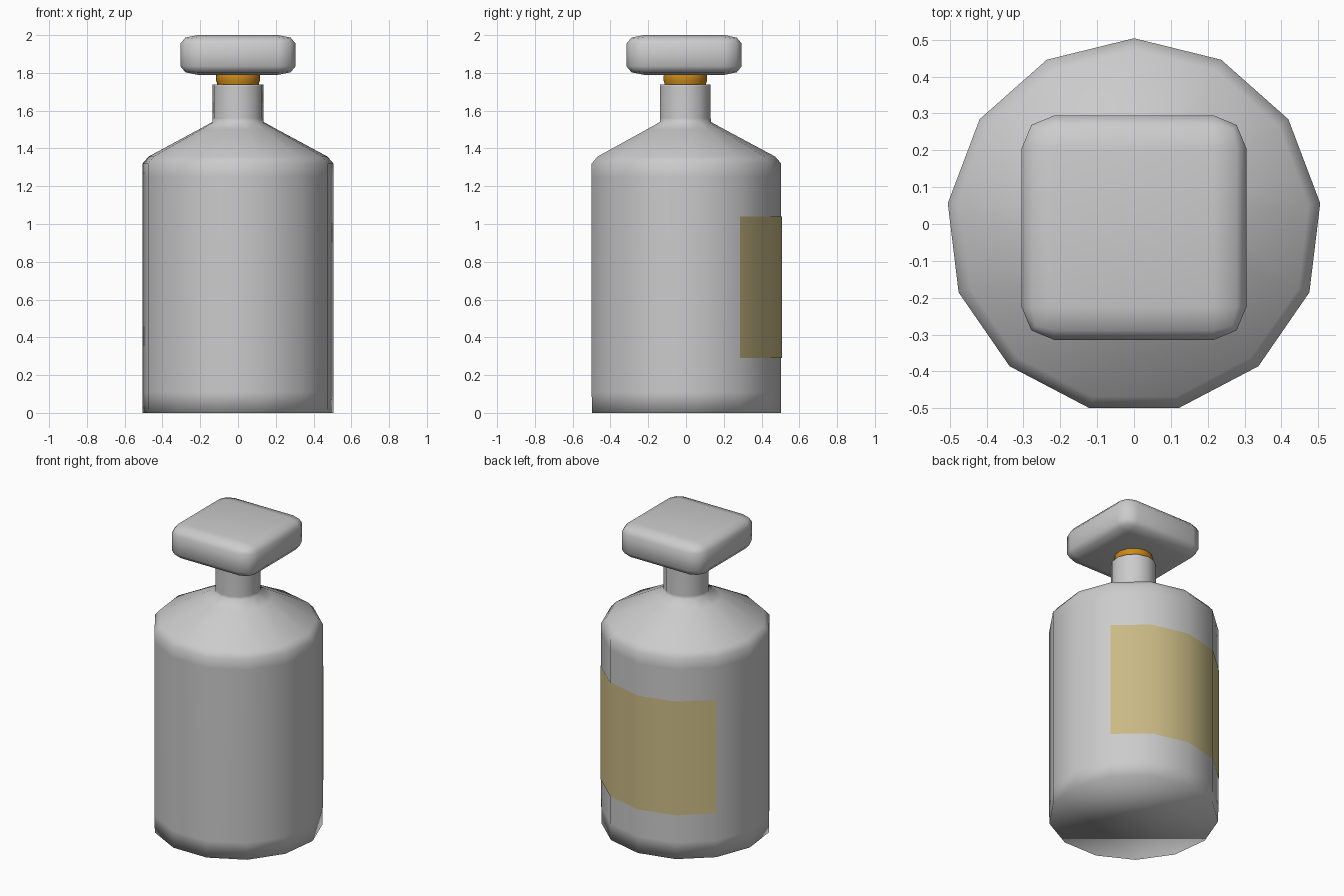
import bpy, bmesh, math

if "Cube" in bpy.data.objects:
    bpy.data.objects.remove(bpy.data.objects["Cube"])

SIDES = 13
CY = -0.005   # the 13-gon is offset so its bounds are centred


def material(name, color):
    m = bpy.data.materials.new(name)
    m.diffuse_color = color
    m.use_nodes = True
    m.node_tree.nodes["Principled BSDF"].inputs["Base Color"].default_value = m.diffuse_color
    return m


def finish(name, bm, mat=None):
    me = bpy.data.meshes.new(name)
    bmesh.ops.recalc_face_normals(bm, faces=bm.faces)
    bm.to_mesh(me)
    bm.free()
    for p in me.polygons:
        p.use_smooth = True
    if mat:
        me.materials.append(mat)
    ob = bpy.data.objects.new(name, me)
    bpy.context.collection.objects.link(ob)
    return ob


def point(i, r, z):
    a = math.pi / 2 + i * 2 * math.pi / SIDES
    return (r * math.cos(a), CY + r * math.sin(a), z)


def lathe(name, profile, mat=None):
    bm = bmesh.new()
    rings = [[bm.verts.new(point(i, r, z)) for i in range(SIDES)] for r, z in profile]
    for a, b in zip(rings, rings[1:]):
        for i in range(SIDES):
            j = (i + 1) % SIDES
            bm.faces.new((a[i], a[j], b[j], b[i]))
    bm.faces.new(rings[0][::-1])
    bm.faces.new(rings[-1])
    return finish(name, bm, mat)


gold = material("gold", (0.60, 0.25, 0.01, 1))
paper = material("label_paper", (0.60, 0.50, 0.24, 1))

# Bottle with shoulder and neck
lathe("bottle", [(0.508, 0), (0.509, 0.11), (0.509, 1.25), (0.509, 1.32), (0.477, 1.357),
                 (0.21, 1.50), (0.137, 1.54), (0.136, 1.56), (0.136, 1.73), (0.136, 1.738)])

# Gold stopper collar
lathe("collar", [(0.11, 1.72), (0.112, 1.745), (0.117, 1.76), (0.117, 1.785), (0.112, 1.80)], gold)

# Label wrapped over the four rear faces
bm = bmesh.new()
low, high = [[bm.verts.new(point(i, 0.513, z)) for i in range(-2, 3)] for z in (0.29, 1.04)]
for i in range(4):
    bm.faces.new((low[i + 1], low[i], high[i], high[i + 1]))
label = finish("label", bm, paper)

# Square cap with rounded edges
bm = bmesh.new()
bmesh.ops.create_cube(bm, size=1)
bmesh.ops.scale(bm, vec=(0.61, 0.61, 0.42), verts=bm.verts)
bmesh.ops.bevel(bm, geom=bm.edges[:], offset=0.09, segments=2, profile=0.5, affect='EDGES')
bmesh.ops.scale(bm, vec=(1, 1, 0.5), verts=bm.verts)
bmesh.ops.translate(bm, vec=(0, -0.01, 1.895), verts=bm.verts)
finish("cap", bm)
